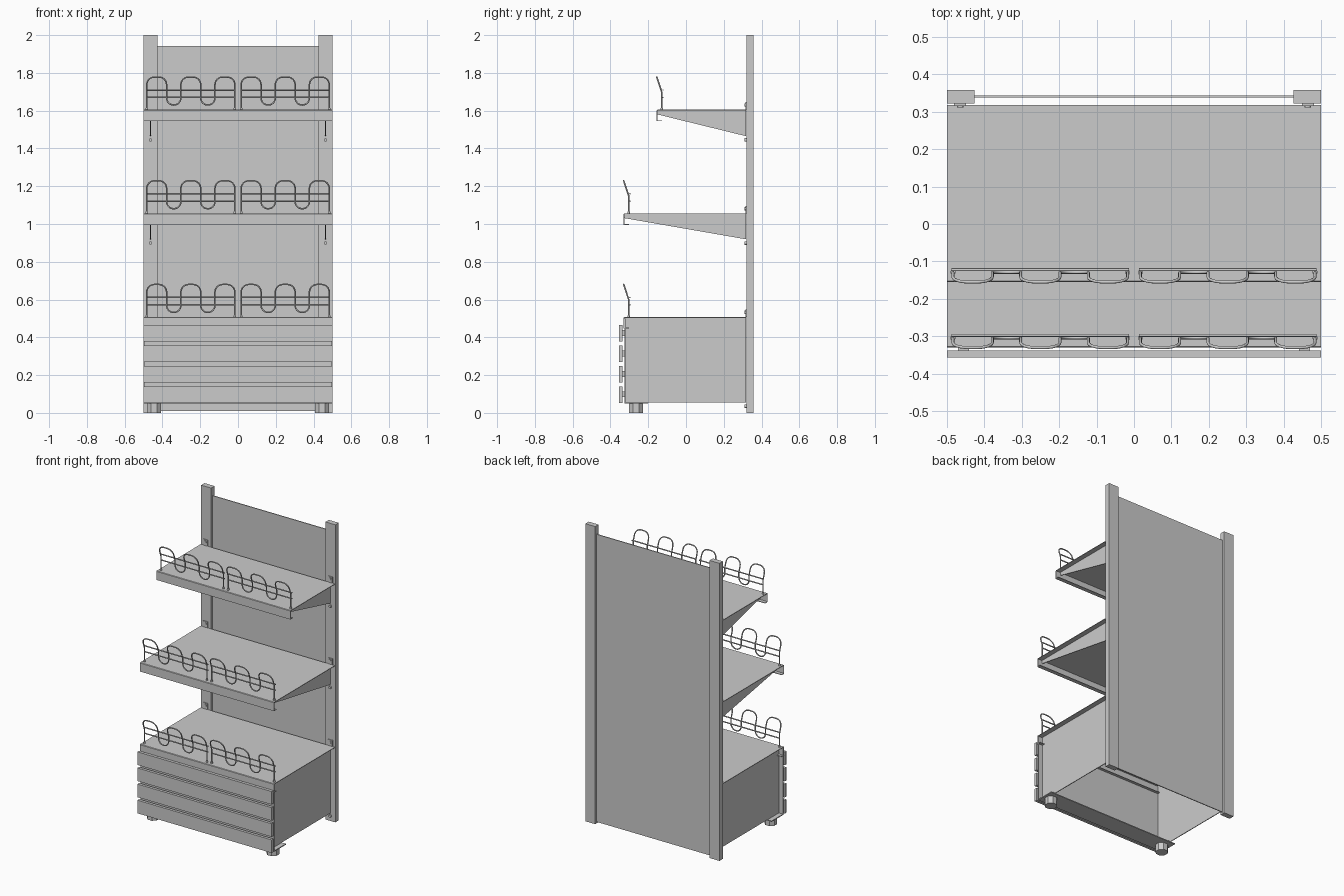
import bpy, bmesh, math
from mathutils import Matrix

if "Cube" in bpy.data.objects:
    bpy.data.objects.remove(bpy.data.objects["Cube"])


def finish(bm, name):
    bmesh.ops.recalc_face_normals(bm, faces=bm.faces)
    me = bpy.data.meshes.new(name)
    bm.to_mesh(me)
    bm.free()
    ob = bpy.data.objects.new(name, me)
    bpy.context.collection.objects.link(ob)
    return ob


def box(name, x0, x1, y0, y1, z0, z1):
    bm = bmesh.new()
    bmesh.ops.create_cube(bm, size=1)
    for v in bm.verts:
        v.co = ((x0 + x1) / 2 + v.co.x * (x1 - x0),
                (y0 + y1) / 2 + v.co.y * (y1 - y0),
                (z0 + z1) / 2 + v.co.z * (z1 - z0))
    return finish(bm, name)


def prism(name, profile, x0, x1):
    """Extrude a closed (y, z) profile along x."""
    bm = bmesh.new()
    f = bm.faces.new([bm.verts.new((x0, y, z)) for y, z in profile])
    ext = bmesh.ops.extrude_face_region(bm, geom=[f])
    for v in ext["geom"]:
        if isinstance(v, bmesh.types.BMVert):
            v.co.x = x1
    return finish(bm, name)


def cylinder(name, loc, r, depth, seg, rot):
    bm = bmesh.new()
    bmesh.ops.create_cone(bm, cap_ends=True, segments=seg, radius1=r, radius2=r,
                          depth=depth, matrix=Matrix.Translation(loc) @ rot)
    return finish(bm, name)


def wire(name, paths, r=0.004):
    cu = bpy.data.curves.new(name, 'CURVE')
    cu.dimensions = '3D'
    cu.bevel_depth = r
    cu.bevel_resolution = 2
    cu.use_fill_caps = True
    for pts in paths:
        sp = cu.splines.new('POLY')
        sp.points.add(len(pts) - 1)
        for p, co in zip(sp.points, pts):
            p.co = (*co, 1)
    tmp = bpy.data.objects.new(name + "_curve", cu)
    bpy.context.collection.objects.link(tmp)
    bpy.context.view_layer.update()
    me = bpy.data.meshes.new_from_object(tmp.evaluated_get(bpy.context.evaluated_depsgraph_get()))
    bpy.data.objects.remove(tmp)
    me.name = name
    for p in me.polygons:
        p.use_smooth = True
    ob = bpy.data.objects.new(name, me)
    bpy.context.collection.objects.link(ob)


def arc(cx, cz, r, a0, a1, n=6):
    return [(cx + r * math.cos(math.radians(a0 + (a1 - a0) * i / n)),
             cz + r * math.sin(math.radians(a0 + (a1 - a0) * i / n))) for i in range(n + 1)]


def fence(name, xs, y, z):
    """Serpentine wire guard: three humps, two dips, bent forward at the top."""
    hump, dip, top, low, bend, r = 0.105, 0.0755, 0.173, 0.025, 0.095, 0.04
    pts = [(xs, 0), (xs, bend)]
    x = xs
    for i in range(3):
        pts += arc(x + r, top - r, r, 180, 90) + arc(x + hump - r, top - r, r, 90, 0)
        x += hump
        pts.append((x, bend))
        if i < 2:
            pts += arc(x + dip / 2, low + dip / 2, dip / 2, 180, 360, 12)
            x += dip
            pts.append((x, bend))
    pts.append((x, 0))
    snake = [(px, y - max(0, pz - bend) * 0.33, z + pz) for px, pz in pts]
    rails = [[(xs - 0.004, y + 0.007, z + h), (x + 0.004, y + 0.007, z + h)] for h in (0.065, 0.104)]
    wire(name, [snake] + rails)
    # small sockets under the legs
    for n, px in (("left", xs), ("right", x)):
        cylinder(f"{name}_socket_{n}", (px, y, z + 0.004), 0.007, 0.01, 12, Matrix())


SIDES = (("left", -1), ("right", 1))
TURN_Y = Matrix.Rotation(math.pi / 2, 4, 'X')


def sx(s, a, b):
    return sorted((s * a, s * b))


# uprights and back panel
for n, s in SIDES:
    box(f"upright_{n}", *sx(s, 0.425, 0.499), 0.321, 0.357, 0, 2)
box("back_panel", -0.427, 0.427, 0.337, 0.343, 0.01, 1.943)


def shelf(name, yf, top, drop):
    t = 0.004
    lip = top - 0.06
    # folded sheet with front lip and return
    prism(name, [(0.317, top), (yf + 0.003, top), (yf, top - 0.003), (yf, lip), (yf + 0.027, lip),
                 (yf + 0.027, lip + t), (yf + t, lip + t), (yf + t, top - t), (0.317, top - t)],
          -0.499, 0.499)
    for n, s in SIDES:
        xa, xb = sx(s, 0.461, 0.466)
        if drop:
            # tapered bracket
            prism(f"{name}_bracket_{n}", [(yf + t, top - t), (yf + t, top - 0.025),
                                          (0.318, top - drop), (0.318, top - t)], xa, xb)
        low = top - drop if drop else 0.055
        # mounting tabs and bolts
        box(f"{name}_tab_{n}", *sx(s, 0.448, 0.48), 0.315, 0.322, top, top + 0.04)
        for k, z in (("upper", top + 0.025), ("lower", low - 0.02)):
            cylinder(f"{name}_bolt_{k}_{n}", (s * 0.4635, 0.317, z), 0.009, 0.012, 12, TURN_Y)
    for n, x in (("left", -0.483), ("right", 0.017)):
        fence(f"{name}_guard_{n}", x, yf + 0.026, top)


shelf("top_shelf", -0.155, 1.605, 0.14)
shelf("middle_shelf", -0.33, 1.056, 0.137)
shelf("base_shelf", -0.33, 0.507, 0)

# base cabinet, open underneath
for n, s in SIDES:
    box(f"base_side_{n}", *sx(s, 0.461, 0.466), -0.325, 0.318, 0.055, 0.503)
    cylinder(f"foot_{n}", (s * 0.445, -0.265, 0.025), 0.04, 0.05, 8,
             Matrix.Rotation(math.pi / 8, 4, 'Z'))
box("base_front_panel", -0.497, 0.497, -0.325, -0.321, 0.055, 0.5)
box("base_foot_plate", -0.497, 0.497, -0.325, -0.2, 0.049, 0.055)

# front slats
for i in range(4):
    z = 0.053 + i * 0.1083
    box(f"front_slat_{i + 1}", -0.499, 0.499, -0.356, -0.337, z, z + 0.088)
    for n, s in SIDES:
        box(f"slat_spacer_{i + 1}_{n}", *sx(s, 0.44, 0.47), -0.338, -0.324, z + 0.03, z + 0.06)
